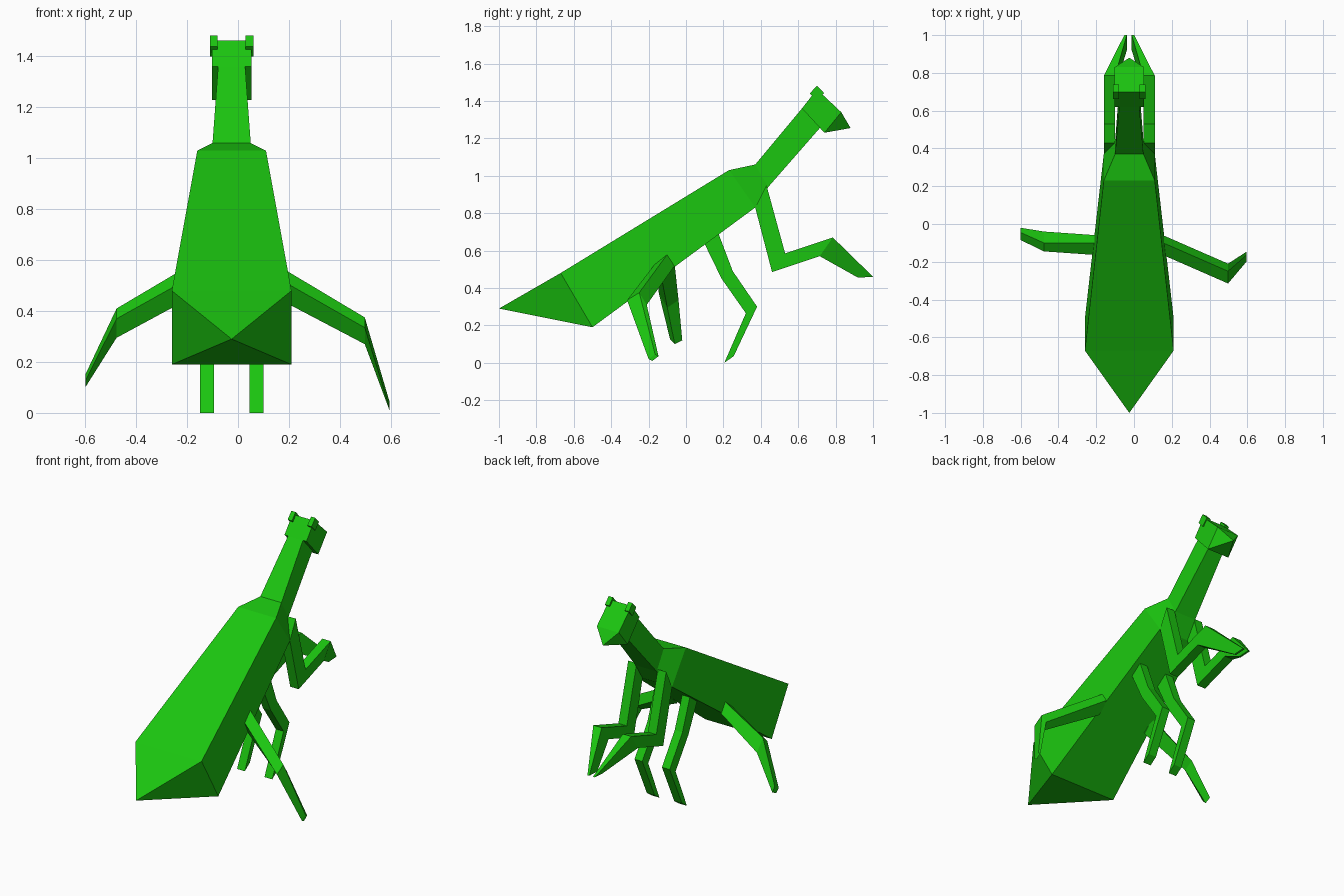
import bpy, bmesh
from mathutils import Vector

CX = -0.025  # body mid-plane
green = bpy.data.materials.new("green")
green.diffuse_color = (0.011, 0.56, 0.005, 1)


def loft(name, rings, tip=None):
    """Skin a run of four-point rings; the far end is a cap or a point."""
    bm = bmesh.new()
    rv = [[bm.verts.new(p) for p in r] for r in rings]
    for a, b in zip(rv, rv[1:]):
        for i in range(4):
            j = (i + 1) % 4
            bm.faces.new((a[i], a[j], b[j], b[i]))
    bm.faces.new(rv[0])
    if tip:
        t = bm.verts.new(tip)
        for i in range(4):
            bm.faces.new((rv[-1][i], rv[-1][(i + 1) % 4], t))
    else:
        bm.faces.new(rv[-1])
    bmesh.ops.recalc_face_normals(bm, faces=bm.faces)
    me = bpy.data.meshes.new(name)
    bm.to_mesh(me)
    bm.free()
    me.materials.append(green)
    ob = bpy.data.objects.new(name, me)
    bpy.context.collection.objects.link(ob)
    return ob


def ring(a, b, x0, x1):
    """Ring across x between an upper and a lower side-view point."""
    return [(x0, *a), (x1, *a), (x1, *b), (x0, *b)]


def mid(a, b, hw):
    return ring(a, b, CX - hw, CX + hw)


# Abdomen, chest and neck in one run, ending in the tail point
loft("body", [
    mid((0.62, 1.36), (0.72, 1.26), 0.053),
    mid((0.37, 1.06), (0.44, 0.94), 0.075),
    mid((0.23, 1.03), (0.37, 0.83), 0.135),
    mid((-0.67, 0.48), (-0.50, 0.19), 0.235),
], (CX, -1.0, 0.29))

# Head with pointed snout
loft("head", [
    mid((0.62, 1.36), (0.74, 1.23), 0.078),
    mid((0.70, 1.462), (0.74, 1.23), 0.078),
    mid((0.83, 1.34), (0.74, 1.23), 0.078),
], (CX, 0.88, 1.255))

for s, side in ((-1, "left"), (1, "right")):
    def pair(a, b, near, far):
        return ring(a, b, CX + s * near, CX + s * far)

    # Eyes
    loft(side + "_eye", [
        pair((0.70, 1.482), (0.662, 1.44), 0.055, 0.085),
        pair((0.738, 1.442), (0.70, 1.40), 0.055, 0.085),
    ])
    # Grasping forelegs
    loft(side + "_foreleg", [
        pair((0.43, 0.95), (0.37, 0.83), 0.075, 0.135),
        pair((0.53, 0.585), (0.46, 0.485), 0.075, 0.135),
        pair((0.785, 0.67), (0.715, 0.57), 0.075, 0.135),
        pair((1.0, 0.46), (0.92, 0.455), 0.013, 0.026),
    ])
    # Middle legs
    loft(side + "_middle_leg", [
        pair((0.17, 0.70), (0.10, 0.635), 0.07, 0.125),
        pair((0.25, 0.49), (0.19, 0.45), 0.07, 0.125),
        pair((0.38, 0.30), (0.32, 0.265), 0.07, 0.125),
        pair((0.255, 0.035), (0.205, 0.0), 0.07, 0.125),
    ])

# Hind legs: hip, knee and foot rings of (y, z), each at its own x
hip = [(-0.10, 0.58), (-0.165, 0.53), (-0.13, 0.45), (-0.06, 0.52)]
hind = {
    "left": [(-0.19, hip),
             (-0.477, [(-0.10, 0.41), (-0.145, 0.37), (-0.10, 0.295), (-0.04, 0.335)]),
             (-0.60, [(-0.045, 0.15), (-0.085, 0.125), (-0.06, 0.10), (-0.02, 0.12)])],
    "right": [(0.155, hip),
              (0.498, [(-0.25, 0.375), (-0.315, 0.335), (-0.26, 0.27), (-0.21, 0.31)]),
              (0.595, [(-0.165, 0.045), (-0.20, 0.02), (-0.18, 0.01), (-0.147, 0.035)])],
}
for side, rings in hind.items():
    loft(side + "_hind_leg", [[(x, y, z) for y, z in pts] for x, pts in rings])
